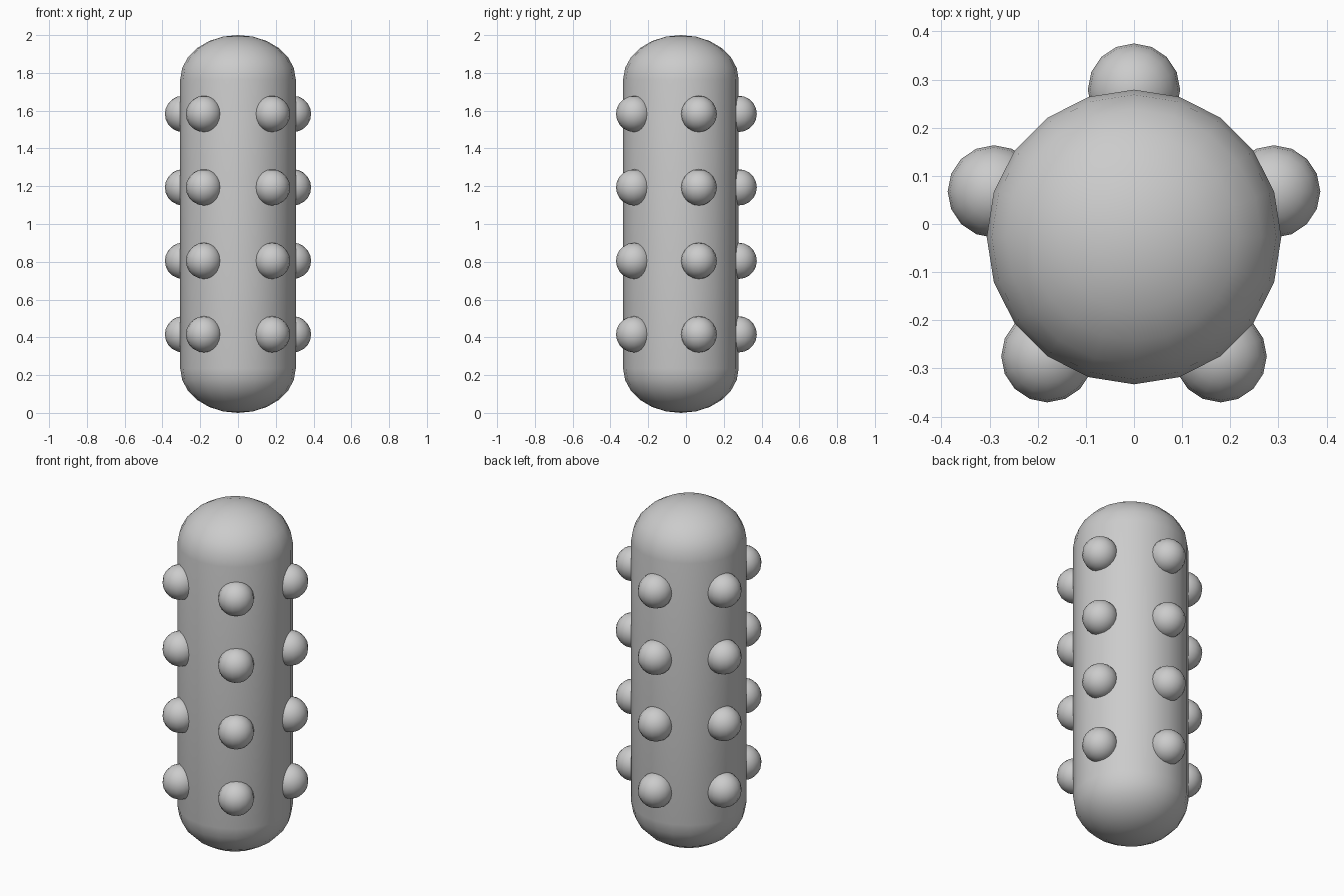
import bpy, bmesh
from math import sin, cos, pi, radians

cube = bpy.data.objects.get("Cube")
if cube:
    bpy.data.objects.remove(cube, do_unlink=True)

RADIUS, CAP, CENTRE_Y = 0.306, 0.235, -0.027
KNOB = 0.096

grey = bpy.data.materials.new("plain_grey")
grey.use_nodes = True
grey.diffuse_color = (0.6, 0.6, 0.6, 1)
grey.node_tree.nodes["Principled BSDF"].inputs["Base Color"].default_value = (0.6, 0.6, 0.6, 1)


def finish(bm, name, location):
    mesh = bpy.data.meshes.new(name)
    bmesh.ops.recalc_face_normals(bm, faces=bm.faces)
    for face in bm.faces:
        face.smooth = True
    bm.to_mesh(mesh)
    bm.free()
    mesh.materials.append(grey)
    obj = bpy.data.objects.new(name, mesh)
    obj.location = location
    bpy.context.collection.objects.link(obj)
    return obj


# Body: a 20-sided column with flattened dome ends, spun from a half profile
steps = 6
arc = [i * pi / 2 / steps for i in range(steps + 1)]
profile = [(RADIUS * sin(a), CAP * (1 - cos(a))) for a in arc]
profile += [(r, 2 - z) for r, z in reversed(profile)]
bm = bmesh.new()
verts = [bm.verts.new((r, 0, z)) for r, z in profile]
edges = [bm.edges.new(pair) for pair in zip(verts, verts[1:])]
bmesh.ops.spin(bm, geom=verts + edges, cent=(0, 0, 0), axis=(0, 0, 1),
               angle=2 * pi, steps=20, use_duplicate=False)
bmesh.ops.remove_doubles(bm, verts=bm.verts, dist=0.0005)
finish(bm, "body", (0, CENTRE_Y, 0))

# Knobs: four rings of five balls half sunk into the body
for ring in range(4):
    for k in range(5):
        a = radians(90 + 72 * k)
        bm = bmesh.new()
        bmesh.ops.create_uvsphere(bm, u_segments=16, v_segments=10, radius=KNOB)
        finish(bm, f"knob_{ring + 1}_{k + 1}",
               (RADIUS * cos(a), CENTRE_Y + RADIUS * sin(a), 0.416 + 0.389 * ring))
